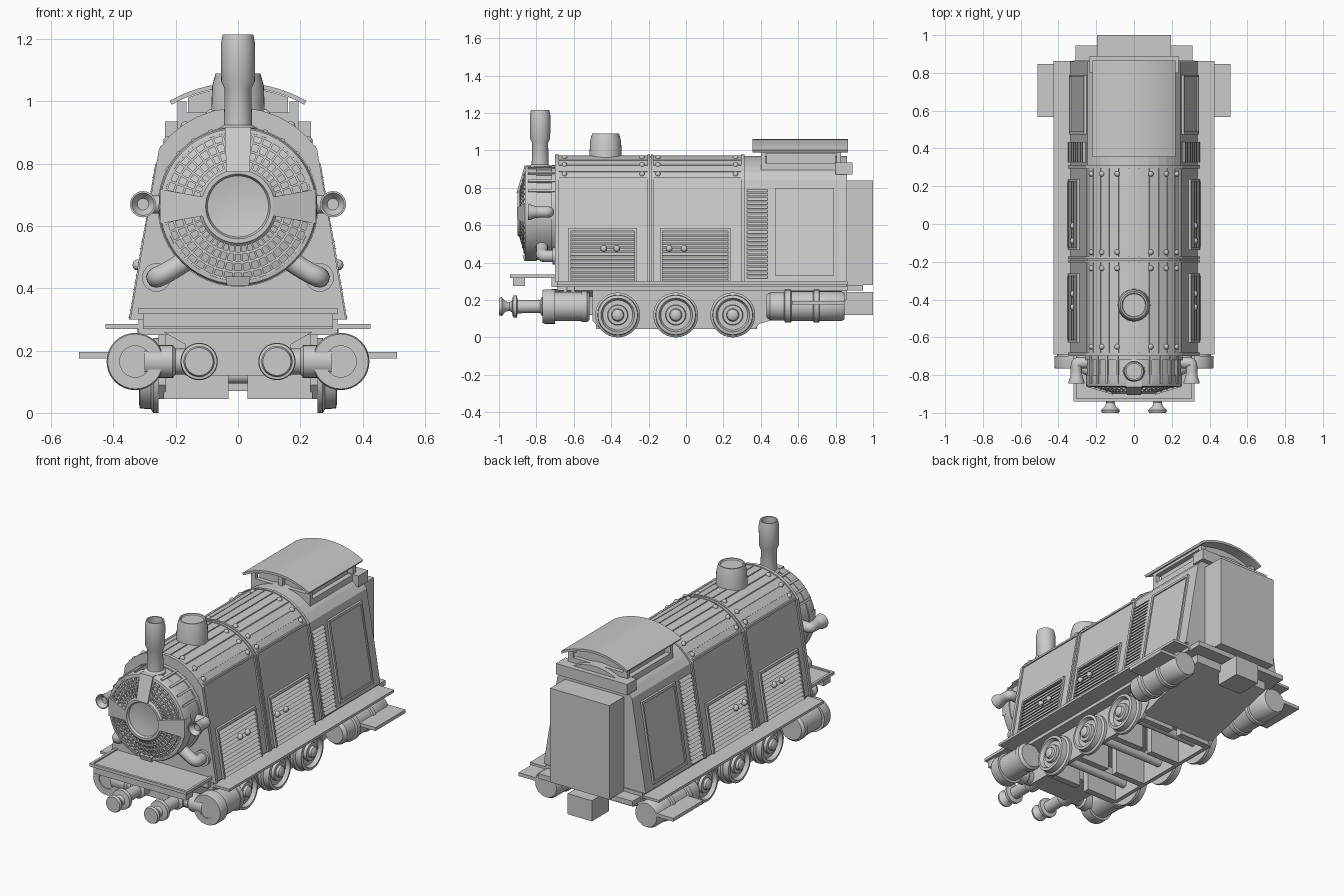
import bpy, bmesh
from math import sin, cos, pi, radians, sqrt

if "Cube" in bpy.data.objects:
    bpy.data.objects.remove(bpy.data.objects["Cube"])

HEX = [(0, 1, 2, 3), (4, 5, 6, 7), (0, 1, 5, 4), (1, 2, 6, 5), (2, 3, 7, 6), (3, 0, 4, 7)]

class Part:
    """Collects simple solids into one mesh object."""
    def __init__(self):
        self.v, self.f = [], []

    def add(self, v, f):
        n = len(self.v)
        self.v += v
        self.f += [tuple(i + n for i in q) for q in f]

    def box(self, x0, x1, y0, y1, z0, z1):
        self.add([(x, y, z) for z in (z0, z1) for x, y in ((x0, y0), (x1, y0), (x1, y1), (x0, y1))], HEX)

    def prism(self, prof, a, b, axis='y'):
        n = len(prof)
        pt = (lambda p, t: (p[0], t, p[1])) if axis == 'y' else (lambda p, t: (t, p[0], p[1]))
        self.add([pt(p, t) for t in (a, b) for p in prof],
                 [tuple(range(n)), tuple(range(n, 2 * n))] +
                 [(i, (i + 1) % n, (i + 1) % n + n, i + n) for i in range(n)])

    def lathe(self, prof, c=(0, 0, 0), axis='y', seg=32):
        v = []
        for r, t in prof:
            for k in range(seg):
                p, q = r * cos(2 * pi * k / seg), r * sin(2 * pi * k / seg)
                d = {'x': (t, p, q), 'y': (p, t, q), 'z': (p, q, t)}[axis]
                v.append(tuple(c[i] + d[i] for i in range(3)))
        self.add(v, [(j * seg + k, j * seg + (k + 1) % seg, (j + 1) * seg + (k + 1) % seg, (j + 1) * seg + k)
                     for j in range(len(prof) - 1) for k in range(seg)])

    def ball(self, c, r):
        self.lathe([(r * sin(pi * i / 6), -r * cos(pi * i / 6)) for i in range(7)], c, 'z', 10)

    def side(self, y0, y1, z0, z1, o0, o1, depth=.02):
        """Slab lying on the sloping body side; o0/o1 = stand-off at bottom/top."""
        v = []
        for z, o in ((z0, o0), (z1, o1)):
            x = side_x(z) + o
            v += [(x, y0, z), (x, y1, z), (x - depth, y1, z), (x - depth, y0, z)]
        self.add(v, HEX)

    def spoke(self, a, r0, r1, w0, w1, out, depth):
        """Radial bar following the domed smokebox front."""
        v = []
        for d in (0, depth):
            for r, w in ((r0, -w0), (r0, w0), (r1, w1), (r1, -w1)):
                v.append((r * cos(a) - w / 2 * sin(a), dome_y(r) - out + d, BZ + r * sin(a) + w / 2 * cos(a)))
        self.add(v, HEX)

    def done(self, name, mirror=False, smooth=False):
        me = bpy.data.meshes.new(name)
        me.from_pydata(self.v, [], self.f)
        bm = bmesh.new()
        bm.from_mesh(me)
        bmesh.ops.remove_doubles(bm, verts=bm.verts, dist=1e-5)
        bmesh.ops.recalc_face_normals(bm, faces=bm.faces)
        bm.to_mesh(me)
        bm.free()
        ob = bpy.data.objects.new(name, me)
        bpy.context.collection.objects.link(ob)
        if mirror:
            ob.modifiers.new("Mirror", 'MIRROR')
        if smooth:
            bpy.ops.object.select_all(action='DESELECT')
            ob.select_set(True)
            bpy.context.view_layer.objects.active = ob
            bpy.ops.object.shade_smooth_by_angle(angle=radians(35))
        return ob

BZ = .663
side_x = lambda z: .336 - (z - .30) * .167
dome_y = lambda r: -.893 + (r - .12) * .3

def body_profile(o=0, seg=11):
    arc = [radians(35 + 110 * i / seg) for i in range(seg + 1)]
    return [(-.336 - o, .30), (.336 + o, .30)] + [((.3 + o) * cos(a), .67 + (.3 + o) * sin(a)) for a in arc]

def solid(name, boxes, mirror=False):
    p = Part()
    for b in boxes:
        p.box(*b)
    return p.done(name, mirror)

def turned(name, prof, c, axis='y', seg=32, mirror=False):
    p = Part()
    p.lathe(prof, c, axis, seg)
    return p.done(name, mirror, True)

def pipes(name, pts, radius):
    """Bent tube on both sides."""
    cu = bpy.data.curves.new(name, 'CURVE')
    cu.dimensions, cu.bevel_depth, cu.bevel_resolution, cu.use_fill_caps = '3D', radius, 4, True
    for s in (-1, 1):
        sp = cu.splines.new('NURBS')
        sp.points.add(len(pts) - 1)
        for q, (x, y, z) in zip(sp.points, pts):
            q.co = (s * x, y, z, 1)
        sp.use_endpoint_u, sp.order_u, sp.resolution_u = True, 3, 6
    bpy.context.collection.objects.link(bpy.data.objects.new(name, cu))

# Body shell, straps, boiler planks and rivets
p = Part(); p.prism(body_profile(), -.69, .86); p.done("body_shell")
p = Part()
for a, b in ((-.70, -.68), (-.205, -.192), (-.186, -.173), (.295, .312)):
    p.prism(body_profile(.01), a, b)
p.done("body_straps")
p = Part()
for y0, y1 in ((-.68, -.205), (-.173, .295)):
    for i in range(11):
        e = [radians(35 + 10 * i + d) for d in (.5, 9.5)]
        p.prism([(r * cos(a), .67 + r * sin(a)) for r, a in ((.29, e[0]), (.305, e[0]), (.305, e[1]), (.29, e[1]))], y0, y1)
p.done("boiler_planks")
p = Part()
for y in (-.65, -.235, -.15, .265):
    for d in (42, 56, 73, 107, 124, 138):
        p.ball((.303 * cos(radians(d)), y, .67 + .303 * sin(radians(d))), .015)
p.done("rivets", smooth=True)

# Side panels with louvres
frames, slats, knobs = Part(), Part(), Part()
for y0, y1, k in ((-.615, -.275, (-.44, -.37)), (-.125, .225, (-.09, -.01))):
    for a, b in ((y0 - .012, y0), (y1, y1 + .012)):
        frames.side(a, b, .30, .58, .014, .014)
    frames.side(y0 - .012, y1 + .012, .57, .585, .014, .014)
    for i in range(12):
        z = .307 + i * .022
        slats.side(y0, y1, z, z + .014, .018, .002, .008)
    for y in k:
        knobs.ball((side_x(.48) + .015, y, .475), .018)
for y0, y1 in ((-.68, -.205), (-.173, .295)):
    frames.side(y0, y1, .845, .858, .006, .006)
for i in range(22):
    z = .315 + i * .022
    slats.side(.325, .435, z, z + .014, .016, .002, .008)
frames.done("side_frames", True)
slats.done("louvre_slats", True)
knobs.done("louvre_knobs", True, True)

# Cab doors
p = Part()
p.side(.49, .78, .345, .785, .006, .006)
for a, b, c, d in ((.475, .79, .33, .345), (.475, .79, .785, .80), (.475, .49, .33, .80), (.78, .79, .33, .80)):
    p.side(a, b, c, d, .013, .013)
p.done("cab_doors", True)

# Cab roof, clerestory and rear ledge
R, cz = .446, 1.06 - .446
roof = [(r * cos(a), cz + r * sin(a)) for r, s in ((R, 1), (R - .014, -1))
        for a in [pi / 2 - s * radians(29.5) * (1 - i / 7) for i in range(15)]]
p = Part(); p.prism(roof, .355, .865); p.done("cab_roof", smooth=True)
under = [(-.16, .90), (.16, .90)] + [((R - .016) * cos(a), cz + (R - .016) * sin(a))
                                      for a in [radians(68 + 44 * i / 8) for i in range(9)]]
p = Part(); p.prism(under, .43, .80); p.done("clerestory_core")
solid("clerestory_frame", [(.165, .195, .40, .83, .88, .932), (.165, .195, .40, .83, .982, 1.0),
                           (.165, .195, .40, .425, .92, .99), (.165, .195, .805, .83, .92, .99),
                           (0, .19, .40, .425, .90, .965), (0, .19, .805, .83, .90, .965),
                           (.165, .18, .40, .425, .96, 1.0), (0, .012, .40, .425, .96, 1.04)], True)
solid("rear_ledge", [(-.235, .235, .80, .89, .87, .935)])
solid("rear_bunker", [(-.195, .195, .84, 1.0, .28, .84)])

# Smokebox with domed grille front
turned("smokebox", [(0, -.87), (.12, -.87), (.235, -.835), (.238, -.862), (.25, -.86), (.255, -.85), (.255, -.80),
                    (.25, -.80), (.25, -.72), (.258, -.72), (.258, -.69)], (0, 0, BZ), seg=48)
p = Part()
for i in range(44):
    p.spoke(2 * pi * (i + .5) / 44, .115, .243, .006, .008, 0, .014)
for r in (.15, .18, .21, .235):
    y = dome_y(r) - .002
    p.lathe([(r - .004, y), (r + .004, y), (r + .004, y + .016), (r - .004, y + .016), (r - .004, y)], (0, 0, BZ), seg=48)
p.done("front_grille")
p = Part()
p.spoke(pi / 2, .11, .255, .075, .085, .01, .035)
p.spoke(0, .11, .25, .06, .11, .008, .03)
p.spoke(pi, .11, .25, .06, .11, .008, .03)
p.spoke(-pi / 2, .225, .255, .08, .07, .012, .03)
p.done("front_spokes")
turned("front_porthole", [(0, -.875), (.06, -.879), (.098, -.885), (.104, -.90), (.118, -.90), (.127, -.89), (.127, -.86)],
       (0, 0, BZ), seg=48)
p = Part()
for d in (28, 42, 56, 70, 110, 124, 138, 152):
    a = radians(d)
    p.prism([(r * cos(a + s), BZ + r * sin(a + s)) for r, s in ((.24, -.025), (.262, -.025), (.262, .025), (.24, .025))], -.845, -.69)
p.done("smokebox_ribs")

# Chimney and steam dome
turned("chimney", [(.06, .87), (.06, .915), (.045, .925), (.043, 1.04), (.054, 1.065), (.055, 1.185), (.049, 1.215),
                   (.041, 1.215), (.041, 1.08), (0, 1.08)], (0, -.78, 0), 'z')
turned("steam_dome", [(.088, .93), (.086, .97), (.083, 1.05), (.072, 1.09), (.064, 1.09), (.06, 1.083), (0, 1.083)],
       (0, -.43, 0), 'z')

# Horns and lower steam pipes
pipes("horn_pipes", [(.22, -.735, .67), (.275, -.735, .67), (.305, -.735, .67), (.305, -.77, .67), (.305, -.82, .67)], .03)
turned("horn_bells", [(.03, -.79), (.033, -.81), (.042, -.835), (.042, -.845), (.036, -.845), (.015, -.815), (0, -.815)],
       (.305, 0, .67), seg=24, mirror=True)
pipes("steam_pipes", [(.15, -.77, .50), (.21, -.77, .46), (.26, -.77, .435), (.262, -.73, .435), (.262, -.68, .435)], .033)
turned("steam_pipe_flanges", [(0, -.715), (.046, -.715), (.046, -.69)], (.262, 0, .435), seg=24, mirror=True)

# Decks, running boards, steps
solid("deck", [(-.32, .32, -.69, .865, .25, .30), (-.31, .31, .86, .945, .25, .28)])
solid("running_boards", [(.30, .425, -.69, .862, .27, .285)], True)
solid("front_deck", [(-.32, .32, -.94, -.69, .318, .328), (-.32, .32, -.94, -.925, .318, .336),
                     (-.32, -.305, -.94, -.69, .318, .336), (.305, .32, -.94, -.69, .318, .336),
                     (-.305, .305, -.925, -.86, .275, .32), (-.305, .305, -.72, -.69, .27, .32)])
solid("side_steps", [(.36, .51, .566, .848, .175, .195)], True)
solid("rear_coupling", [(-.08, .08, .84, 1.0, .12, .243)])

# Chassis frame
p = Part()
p.prism([(-.5, .25), (-.5, .09), (-.46, .045), (.37, .045), (.43, .12), (.43, .25)], .232, .255, 'x')
for y in (-.46, -.21, .097, .36):
    p.box(.03, .24, y - .02, y + .02, .045, .25)
p.done("chassis_frame", True)
p = Part()
p.prism([(-.24, .26), (-.17, .22), (-.17, .12), (.17, .12), (.17, .22), (.24, .26)], -.72, -.48)
p.done("front_beam")
p = Part()
p.prism([(.38, .25), (.38, .07), (.86, .20), (.86, .25)], -.25, .25, 'x')
p.done("ash_pan")

# Wheels and axles
wheel = [(0, .255), (.12, .255), (.12, .272), (.108, .28), (.106, .315), (.09, .318), (.08, .296), (.055, .296),
         (.052, .312), (.034, .312), (.03, .326), (.02, .334), (0, .336)]
p = Part()
for y in (-.365, -.055, .25):
    p.lathe(wheel, (0, y, .12), 'x')
    p.lathe([(.025, 0), (.025, .26)], (0, y, .12), 'x', 16)
p.done("wheels", True, True)

# Front cylinders, cross tubes, buffers, rear tanks
turned("front_cylinders", [(0, -.76), (.05, -.76), (.05, -.766), (.088, -.766), (.092, -.755), (.092, -.70), (.078, -.70),
                           (.078, -.56), (.083, -.56), (.083, -.53), (.07, -.515), (0, -.515)], (.33, 0, .165), mirror=True)
turned("cross_tubes", [(0, .09), (.04, .10), (.042, .2), (.053, .21), (.053, .30)], (0, -.72, .165), 'x', 24, True)
turned("buffers", [(0, -1), (.045, -1), (.05, -.985), (.028, -.965), (.022, -.945), (.03, -.93), (.058, -.925), (.06, -.905),
                   (.036, -.90), (.034, -.78), (.05, -.77), (.05, -.70)], (.125, 0, .165), seg=24, mirror=True)
turned("rear_tanks", [(0, .43), (.06, .43), (.075, .45), (.077, .525), (.088, .53), (.088, .56), (.08, .565), (.08, .68),
                      (.088, .685), (.088, .71), (.08, .715), (.08, .83), (.07, .848), (0, .848)], (.33, 0, .167), mirror=True)
p = Part()
for y in (-.645, -.605):
    p.lathe([(0, .23), (.013, .23), (.013, .275)], (.31, y, 0), 'z', 12)
p.done("cylinder_drains", True, True)
